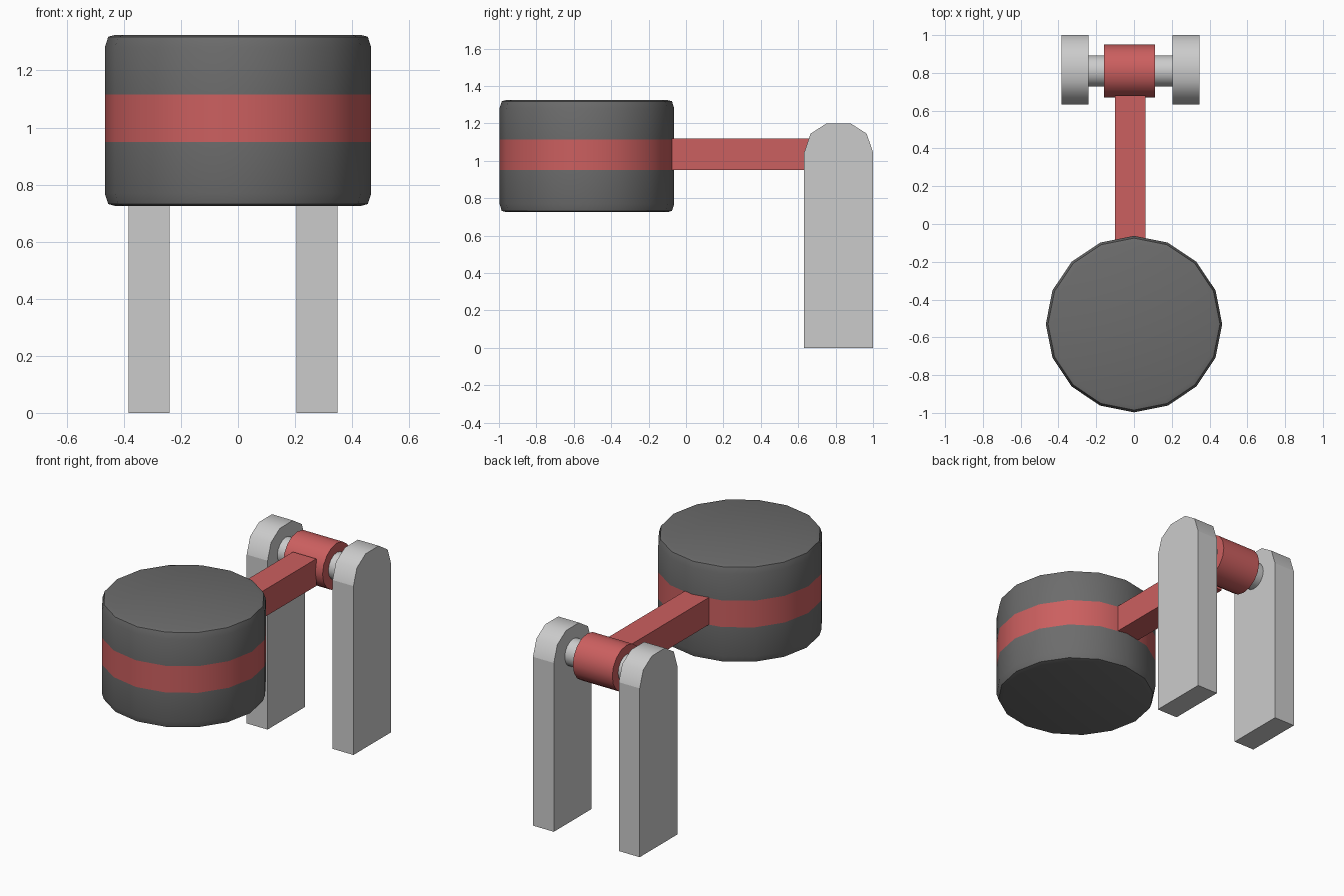
import bpy, bmesh, math
from mathutils import Matrix

cube = bpy.data.objects.get("Cube")
if cube:
    bpy.data.objects.remove(cube, do_unlink=True)


def material(name, colour):
    mat = bpy.data.materials.new(name)
    mat.use_nodes = True
    mat.diffuse_color = (*colour, 1)
    mat.node_tree.nodes["Principled BSDF"].inputs["Base Color"].default_value = (*colour, 1)
    return mat


GREY = material("light grey", (0.6, 0.6, 0.6))
RED = material("muted red", (0.6, 0.115, 0.115))
DARK = material("dark grey", (0.15, 0.15, 0.15))


def finish(name, bm, *mats):
    bmesh.ops.recalc_face_normals(bm, faces=bm.faces)
    mesh = bpy.data.meshes.new(name)
    bm.to_mesh(mesh)
    bm.free()
    for mat in mats:
        mesh.materials.append(mat)
    obj = bpy.data.objects.new(name, mesh)
    bpy.context.collection.objects.link(obj)
    return obj


def smooth(obj, angle):
    bpy.ops.object.select_all(action="DESELECT")
    obj.select_set(True)
    bpy.context.view_layer.objects.active = obj
    bpy.ops.object.shade_smooth_by_angle(angle=math.radians(angle))


def rod(name, x0, x1, y, z, radius, sides, mat):
    """Cylinder lying along x."""
    bm = bmesh.new()
    place = Matrix.Translation(((x0 + x1) / 2, y, z)) @ Matrix.Rotation(math.pi / 2, 4, "Y")
    bmesh.ops.create_cone(bm, cap_ends=True, segments=sides, radius1=radius,
                          radius2=radius, depth=x1 - x0, matrix=place)
    smooth(finish(name, bm, mat), 40)


# Drum head: stacked rings with a soft rim and a red band
SIDES = 16
half = [(0.43, 0.725), (0.455, 0.732), (0.467, 0.77), (0.467, 0.95)]
profile = half + [(r, 2.05 - z) for r, z in reversed(half)]
profile[4] = (0.467, 1.115)
bm = bmesh.new()
rings = []
for r, z in profile:
    turns = [math.tau * i / SIDES for i in range(SIDES)]
    rings.append([bm.verts.new((r * math.cos(a), r * math.sin(a) - 0.53, z)) for a in turns])
for low, high in zip(rings, rings[1:]):
    for i in range(SIDES):
        j = (i + 1) % SIDES
        face = bm.faces.new((low[i], low[j], high[j], high[i]))
        face.material_index = int(0.95 < face.calc_center_median().z < 1.115)
bm.faces.new(rings[0])
bm.faces.new(rings[-1])
smooth(finish("drum_head", bm, DARK, RED), 30)

# Square arm from the drum to the hinge
bm = bmesh.new()
bmesh.ops.create_cube(bm, size=1, matrix=Matrix.Translation((-0.02, 0.24, 1.035))
                      @ Matrix.Diagonal((0.16, 0.88, 0.168, 1)))
finish("arm", bm, RED)

# Hinge barrel turning on an axle
rod("hinge_barrel", -0.16, 0.11, 0.81, 1.04, 0.14, 16, RED)
rod("axle", -0.26, 0.22, 0.81, 1.04, 0.083, 16, GREY)

# Two upright posts with rounded tops
shoulder = [(0.184, 0), (0.184, 1.045), (0.15, 1.145), (0.064, 1.2)]
outline = shoulder + [(-y, z) for y, z in reversed(shoulder)]
for name, x in (("right_post", -0.383), ("left_post", 0.205)):
    bm = bmesh.new()
    side = bm.faces.new([bm.verts.new((x, 0.816 + y, z)) for y, z in outline])
    new = bmesh.ops.extrude_face_region(bm, geom=[side])["geom"]
    bmesh.ops.translate(bm, vec=(0.143, 0, 0),
                        verts=[v for v in new if isinstance(v, bmesh.types.BMVert)])
    post = finish(name, bm, GREY)
    for poly in post.data.polygons:
        poly.use_smooth = poly.normal.z > 0.1
